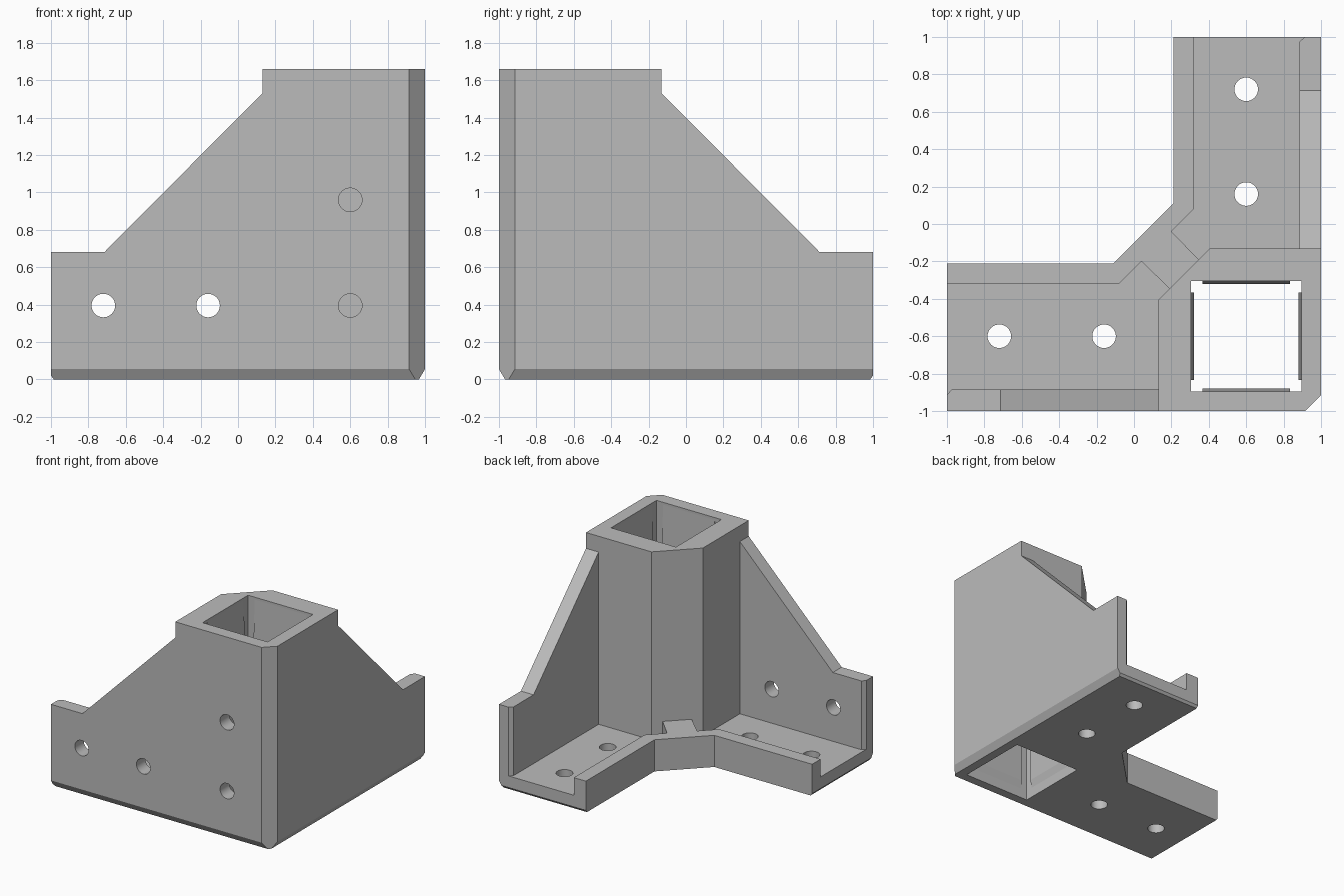
import bpy, bmesh, math
from mathutils import Vector, Matrix

if "Cube" in bpy.data.objects:
    bpy.data.objects.remove(bpy.data.objects["Cube"])

# Reflection that swaps the two arms: (x, y) -> (-y, -x)
SWAP = Matrix(((0, -1, 0, 0), (-1, 0, 0, 0), (0, 0, 1, 0), (0, 0, 0, 1)))
WALL, HEIGHT, SCREW_R = 0.115, 1.66, 0.063

grey = bpy.data.materials.new("plastic_grey")
grey.use_nodes = True
colour = (0.5, 0.5, 0.5, 1)
grey.diffuse_color = colour
grey.node_tree.nodes["Principled BSDF"].inputs["Base Color"].default_value = colour


def make(name, bm):
    bmesh.ops.recalc_face_normals(bm, faces=bm.faces)
    mesh = bpy.data.meshes.new(name)
    bm.to_mesh(mesh)
    bm.free()
    mesh.materials.append(grey)
    obj = bpy.data.objects.new(name, mesh)
    bpy.context.collection.objects.link(obj)
    return obj


def prism(name, points, offset, matrix=None):
    """Extrude a closed 3D outline along an offset."""
    bm = bmesh.new()
    face = bm.faces.new([bm.verts.new(p) for p in points])
    ext = bmesh.ops.extrude_face_region(bm, geom=[face])
    moved = [g for g in ext["geom"] if isinstance(g, bmesh.types.BMVert)]
    bmesh.ops.translate(bm, verts=moved, vec=offset)
    if matrix:
        bm.transform(matrix)
    return make(name, bm)


def slab(name, outline, z0, z1):
    return prism(name, [(x, y, z0) for x, y in outline], (0, 0, z1 - z0))


def rod(centre, axis, matrix=None):
    """Screw hole cutter."""
    bm = bmesh.new()
    bmesh.ops.create_cone(bm, cap_ends=True, segments=32, radius1=SCREW_R,
                          radius2=SCREW_R, depth=0.4)
    turn = Vector((0, 0, 1)).rotation_difference(Vector(axis)).to_matrix().to_4x4()
    bm.transform(Matrix.Translation(centre) @ turn)
    if matrix:
        bm.transform(matrix)
    return make("screw_cutter", bm)


def combine(target, other, operation):
    mod = target.modifiers.new(operation, "BOOLEAN")
    mod.object, mod.operation, mod.solver = other, operation, "EXACT"
    bpy.context.view_layer.objects.active = target
    bpy.ops.object.modifier_apply(modifier=mod.name)
    bpy.data.objects.remove(other)


def trim(obj, cuts):
    """Slice off everything beyond each (point, normal) plane."""
    bm = bmesh.new()
    bm.from_mesh(obj.data)
    for point, normal in cuts:
        geom = bm.verts[:] + bm.edges[:] + bm.faces[:]
        cut = bmesh.ops.bisect_plane(bm, geom=geom, plane_co=point, plane_no=normal,
                                     clear_outer=True)
        edges = [g for g in cut["geom_cut"] if isinstance(g, bmesh.types.BMEdge)]
        bmesh.ops.holes_fill(bm, edges=edges)
    bmesh.ops.recalc_face_normals(bm, faces=bm.faces)
    bm.to_mesh(obj.data)
    bm.free()


# Floor plate with two arms
bracket = slab("corner_bracket", [(-1, -1), (1, -1), (1, 1), (0.21, 1), (0.21, 0.11),
                                  (-0.11, -0.21), (-1, -0.21)], 0, WALL)

# Low inner lip with a bridge to the column
half = [(0.21, 0.11), (0.21, 1), (0.32, 1), (0.32, 0.08), (0.2, -0.04), (0.365, -0.21)]
lip = slab("inner_lip", half + [(-y, -x) for x, y in reversed(half)], 0, 0.26)
combine(bracket, lip, "UNION")

# Upright column
column = slab("column", [(0.13, -1), (1, -1), (1, -0.13), (0.405, -0.13),
                         (0.13, -0.405)], 0, HEIGHT)
combine(bracket, column, "UNION")

# Outer gusset walls, with the inner end corner chamfered
gusset = [(-1, 0), (0.2, 0), (0.2, 1.53), (0.13, 1.53), (-0.715, 0.68), (-1, 0.68)]
for matrix in (Matrix(), SWAP):
    wall = prism("gusset_wall", [(x, -1, z) for x, z in gusset], (0, WALL, 0))
    trim(wall, [((-0.975, -0.885, 0), (-1, 0.85, 0))])
    wall.data.transform(matrix)
    wall.data.flip_normals() if matrix is SWAP else None
    combine(bracket, wall, "UNION")

# Square socket through the column
socket = slab("socket_cutter", [(0.305, -0.895), (0.895, -0.895), (0.895, -0.305),
                                (0.305, -0.305)], -0.2, 2)
combine(bracket, socket, "DIFFERENCE")

# Chamfers on the outer corner, bottom edges and arm ends
trim(bracket, [((1, -0.915, 0), (1, -1, 0)),
               ((0, -1, 0.055), (0, -0.055, -0.033)),
               ((1, 0, 0.055), (0.055, 0, -0.033)),
               ((-1, 0, 0.02), (-1, 0, -0.75)),
               ((0, 1, 0.02), (0, 1, -0.75))])

# Screw holes in walls, floor and column
for matrix in (Matrix(), SWAP):
    for x in (-0.72, -0.16):
        combine(bracket, rod((x, -1, 0.395), (0, 1, 0), matrix), "DIFFERENCE")
        combine(bracket, rod((x, -0.6, 0), (0, 0, 1), matrix), "DIFFERENCE")
    for z in (0.395, 0.96):
        combine(bracket, rod((0.6, -1, z), (0, 1, 0), matrix), "DIFFERENCE")

# Thin tapered grip pads inside the socket, notched around the screw holes
pad = [(0.29, 1.64), (-0.29, 0), (0, 0)]
for i in range(4):
    turn = Matrix.Translation((0.6, -0.6, 0)) @ Matrix.Rotation(i * math.pi / 2, 4, "Z")
    profile = [(-0.3, 0.06), (-0.28, 0.14), (-0.28, 1.3), (-0.295, HEIGHT - 0.02),
               (-0.3, HEIGHT - 0.02)]
    grip = prism("socket_pad", [(-0.235, y, z) for y, z in profile], (0.47, 0, 0), turn)
    for matrix in (Matrix(), SWAP):
        for z in (0.395, 0.96):
            combine(grip, rod((0.6, -1, z), (0, 1, 0), matrix), "DIFFERENCE")

# Smooth only the round holes
bpy.ops.object.select_all(action="DESELECT")
bracket.select_set(True)
bpy.context.view_layer.objects.active = bracket
bpy.ops.object.shade_smooth_by_angle(angle=math.radians(20))
